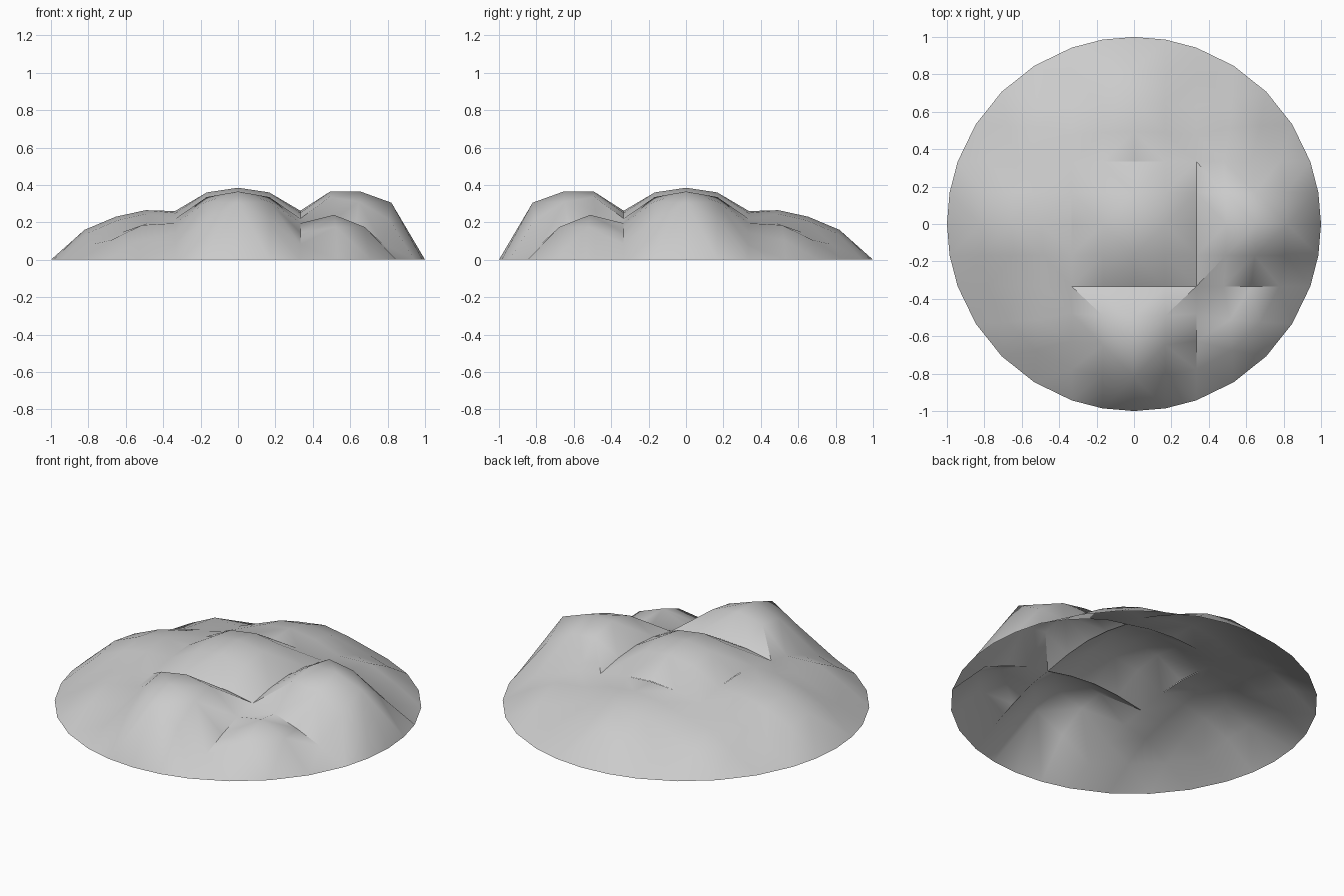
import bpy, bmesh, math
from mathutils import Vector, Matrix

cube = bpy.data.objects.get("Cube")
if cube:
    bpy.data.objects.remove(cube, do_unlink=True)

C = 1 / 3                          # half width of the centre patch
ARC = math.asin(C)                 # half angle of a side patch on the rim
STEP = (0, 0.24, 0.48, 0.73, 1)    # radial spacing from inner corner to rim
SEAM = (0.22, 0.195, 0.145, 0.082, 0)   # heights of the radial seams

# Heights from the inner edge to the rim: (next to the seam, middle)
TALL = ((0.25, 0.335, 0.31, 0.215, 0), (0.262, 0.365, 0.365, 0.305, 0))
LOW = ((0.25, 0.245, 0.21, 0.14, 0), (0.26, 0.265, 0.23, 0.16, 0))
# Inner heights of a corner patch: (near, outer pair)
CORNER_BUMP = (0.24, 0.175)
CORNER_PLAIN = (0.185, 0.105)

bm = bmesh.new()


def face(points):
    """Add a face that looks upwards."""
    f = bm.faces.new(points)
    f.normal_update()
    if f.normal.z < 0:
        f.normal_flip()


def grid(rows, turn):
    """Skin a grid of points, splitting every quad along its higher diagonal."""
    vs = [[bm.verts.new(turn @ p) for p in row] for row in rows]
    for r0, r1 in zip(vs, vs[1:]):
        for i in range(len(r0) - 1):
            a, b, c, d = r0[i], r0[i + 1], r1[i + 1], r1[i]
            if a.co.z + c.co.z > b.co.z + d.co.z:
                face((a, b, c)), face((a, c, d))
            else:
                face((a, b, d)), face((b, c, d))


def side_patch(heights, turn):
    near, mid = heights
    rows = []
    for k, f in enumerate(STEP):
        zs = (SEAM[k], near[k], mid[k], near[k], SEAM[k])
        row = []
        for i, z in enumerate(zs):
            t = (i - 2) / 2
            inner = Vector((C * t, -C, 0))
            rim = Vector((math.sin(ARC * t), -math.cos(ARC * t), 0))
            p = inner.lerp(rim, f)
            p.z = z
            row.append(p)
        rows.append(row)
    grid(rows, turn)


def corner_patch(heights, turn):
    """Three-sided patch between two side patches."""
    near, outer = heights
    far = math.cos(ARC)
    inner_z = {2: near, 3: outer}
    rows = []
    for k, f in enumerate(STEP):
        reach = C + (far - C) * f
        a, b = Vector((C, -reach, 0)), Vector((reach, -C, 0))
        row = []
        for j in range(k + 1):
            t = j / k if k else 0
            ang = ARC + t * (math.pi / 2 - 2 * ARC)
            arc = Vector((math.sin(ang), -math.cos(ang), 0))
            chord = Vector((C, -far, 0)).lerp(Vector((far, -C, 0)), t)
            p = a.lerp(b, t) + (arc - chord) * f
            p.z = SEAM[k] if j in (0, k) else inner_z.get(k, 0)
            row.append(bm.verts.new(turn @ p))
        rows.append(row)
    for k in range(4):
        for j in range(k + 1):
            face((rows[k][j], rows[k + 1][j], rows[k + 1][j + 1]))
            if j < k:
                face((rows[k][j], rows[k + 1][j + 1], rows[k][j + 1]))


# Centre cushion: heights by ring position
MID = {(0, 0): 0.385, (0, 1): 0.36, (1, 1): 0.335,
       (0, 2): 0.262, (1, 2): 0.25, (2, 2): SEAM[0]}
grid([[Vector((x * C / 2, y * C / 2, MID[tuple(sorted((abs(x), abs(y))))]))
       for x in range(-2, 3)] for y in range(-2, 3)], Matrix.Identity(3))

# Side and corner patches, going round from the front
sides = (TALL, TALL, LOW, LOW)
corners = (CORNER_BUMP, CORNER_PLAIN, CORNER_PLAIN, CORNER_PLAIN)
for n in range(4):
    turn = Matrix.Rotation(n * math.pi / 2, 3, 'Z')
    side_patch(sides[n], turn)
    corner_patch(corners[n], turn)

# Weld the patches into one open shell
bmesh.ops.remove_doubles(bm, verts=bm.verts, dist=0.001)
mesh = bpy.data.meshes.new("lumpy_dome")
bm.to_mesh(mesh)
bm.free()
dome = bpy.data.objects.new("lumpy_dome", mesh)
bpy.context.collection.objects.link(dome)

# Plain grey surface
grey = bpy.data.materials.new("light_grey")
grey.use_nodes = True
colour = (0.6, 0.6, 0.6, 1)
grey.diffuse_color = colour
grey.node_tree.nodes["Principled BSDF"].inputs["Base Color"].default_value = colour
mesh.materials.append(grey)

bpy.ops.object.select_all(action='DESELECT')
dome.select_set(True)
bpy.context.view_layer.objects.active = dome
bpy.ops.object.shade_smooth_by_angle(angle=math.radians(40))
